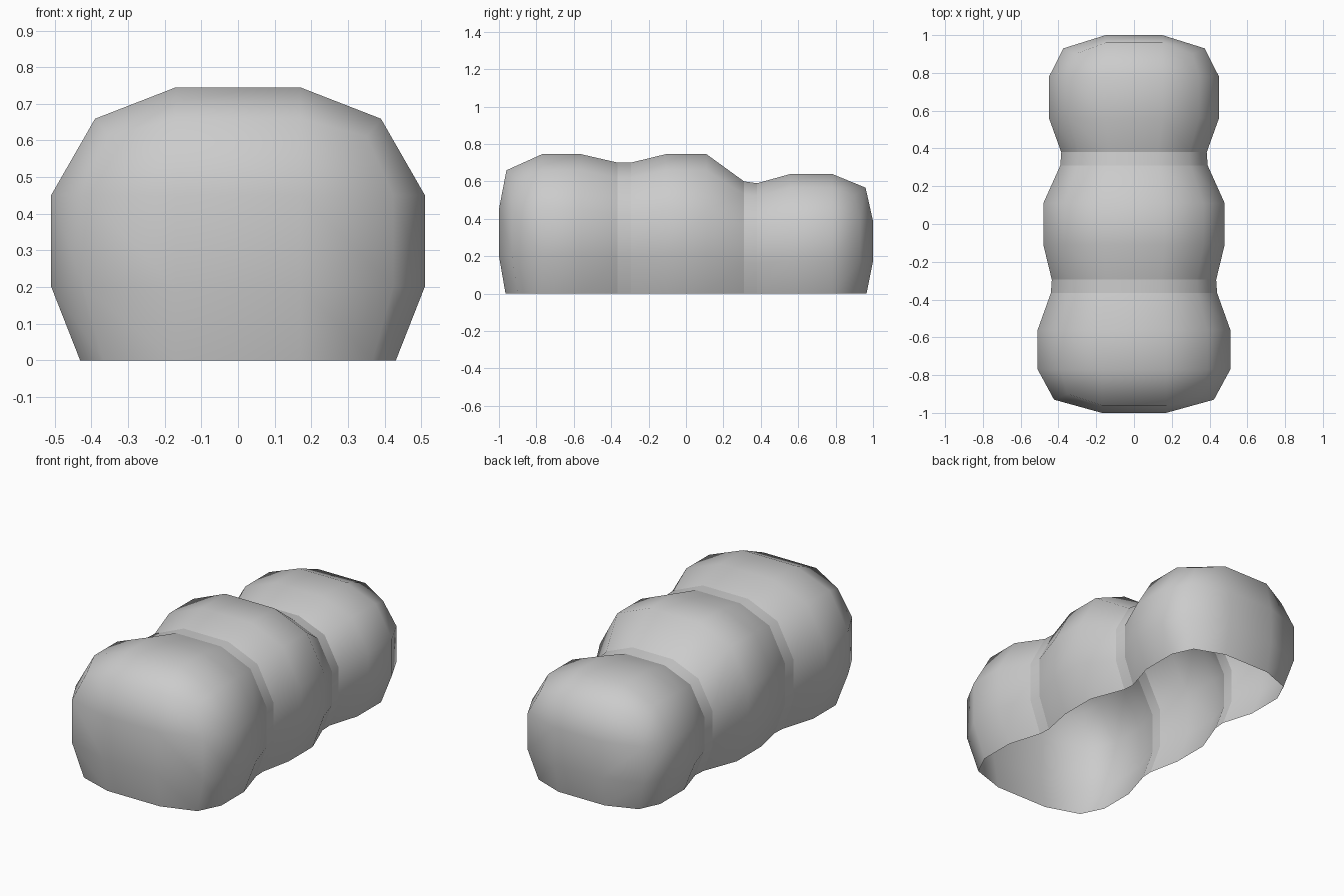
import bpy
import bmesh

cube = bpy.data.objects.get("Cube")
if cube:
    bpy.data.objects.remove(cube, do_unlink=True)

grey = bpy.data.materials.new("plain grey")
grey.use_nodes = True
grey.diffuse_color = (0.6, 0.6, 0.6, 1)
grey.node_tree.nodes["Principled BSDF"].inputs["Base Color"].default_value = (0.6, 0.6, 0.6, 1)

# Half of the arch-shaped cross-section, as fractions of half width and height
ARCH = [(0.845, 0), (1, 0.27), (1, 0.605), (0.765, 0.885), (0.333, 1)]

# Cross-sections from front to back: y, half width, height
SECTIONS = [(-0.77, 0.51, 0.745), (-0.56, 0.51, 0.745),
            (-0.365, 0.44, 0.70), (-0.295, 0.435, 0.70),
            (-0.11, 0.48, 0.745), (0.11, 0.48, 0.745),
            (0.31, 0.39, 0.60), (0.38, 0.385, 0.59),
            (0.56, 0.45, 0.64), (0.78, 0.45, 0.64)]
SEAMS = (2, 3, 6, 7)

bm = bmesh.new()


def mirrored_ring(half):
    """Ring running from the +x foot over the top to the -x foot."""
    points = half + [(-x, y, z) for x, y, z in reversed(half)]
    return [bm.verts.new(p) for p in points]


def bridge(a, b):
    return [bm.faces.new((a[i], a[i + 1], b[i + 1], b[i])) for i in range(len(a) - 1)]


def rounded_cap(ring, end, side, width, height):
    """Close one end with a rounded corner ring and a four-by-four grid."""
    half = [(0.72 * width, end - side * 0.10, 0),
            (0.83 * width, end - side * 0.07, 0.27 * height),
            (0.83 * width, end - side * 0.07, 0.605 * height),
            (0.69 * width, end - side * 0.10, 0.82 * height),
            (0.333 * width, end - side * 0.04, 0.885 * height)]
    rim = mirrored_ring(half)
    bridge(ring, rim)
    rows = []
    for i, (inset, level) in enumerate([(0.035, 0), (0, 0.27), (0, 0.605)]):
        mid = [bm.verts.new((s * 0.333 * width, end - side * inset, level * height))
               for s in (1, -1)]
        rows.append([rim[i], *mid, rim[-1 - i]])
    rows.append(rim[3:7])
    for low, high in zip(rows, rows[1:]):
        bridge(low, high)


# Three swelling body segments, open underneath
rings = [mirrored_ring([(fx * w, y, fz * h) for fx, fz in ARCH]) for y, w, h in SECTIONS]
for a, b in zip(rings, rings[1:]):
    bridge(a, b)
rounded_cap(rings[0], -1, -1, *SECTIONS[0][1:])
rounded_cap(rings[-1], 1, 1, *SECTIONS[-1][1:])

bmesh.ops.recalc_face_normals(bm, faces=bm.faces)
top = max(bm.faces, key=lambda f: f.calc_center_median().z)
if top.normal.z < 0:
    bmesh.ops.reverse_faces(bm, faces=bm.faces)
for face in bm.faces:
    face.smooth = True

# Crisp borders along the two joining bands
for index in SEAMS:
    for a, b in zip(rings[index], rings[index][1:]):
        bm.edges.get((a, b)).smooth = False

mesh = bpy.data.meshes.new("segmented_body")
bm.to_mesh(mesh)
bm.free()
mesh.materials.append(grey)
body = bpy.data.objects.new("segmented_body", mesh)
bpy.context.collection.objects.link(body)
